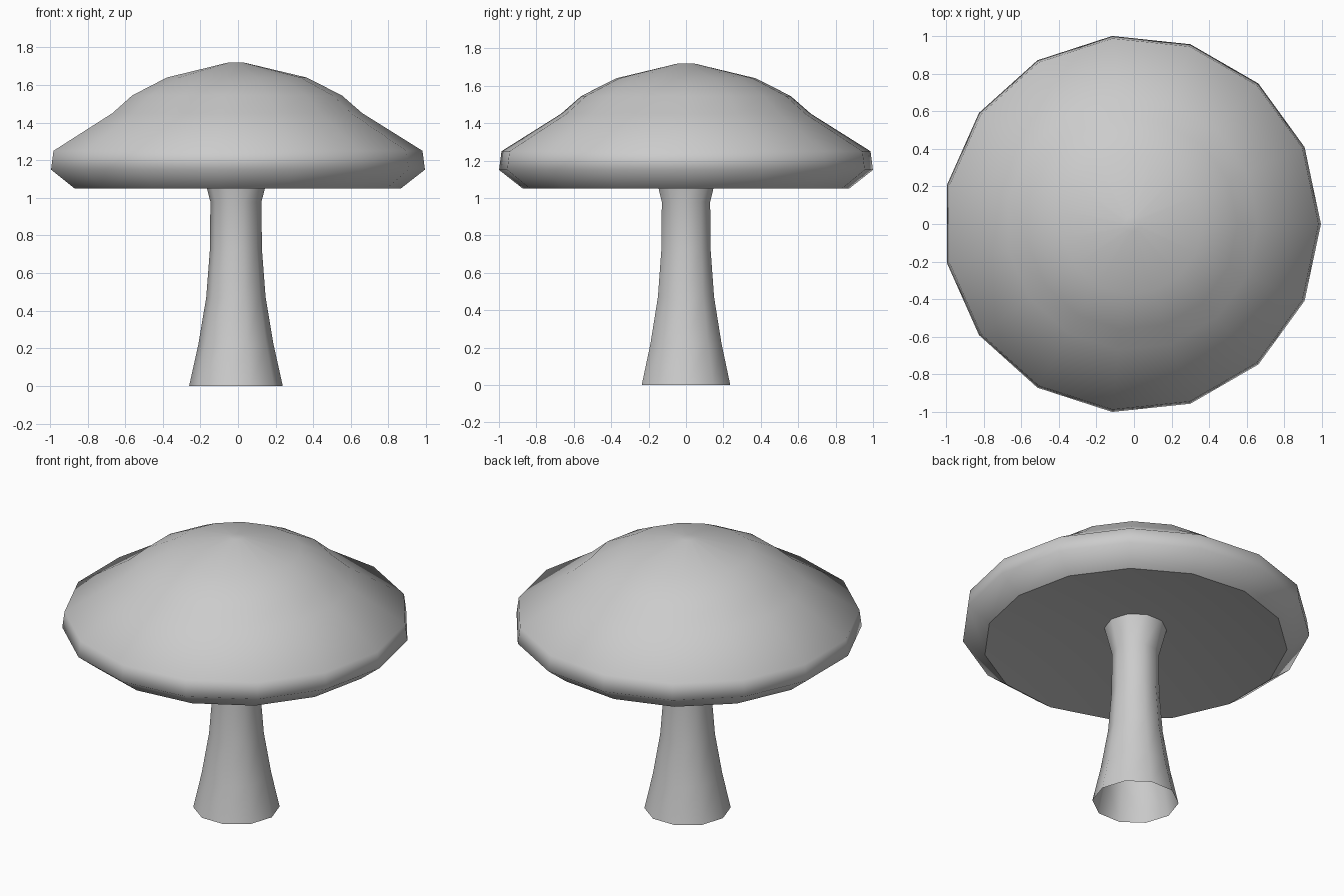
import bpy, bmesh, math

if "Cube" in bpy.data.objects:
    bpy.data.objects.remove(bpy.data.objects["Cube"])

CX = -0.011  # odd-sided cap: axis sits slightly off the bounding centre


def lathe(name, profile, sides, cap_top=False):
    """Revolve (radius, z) points around z; a zero radius becomes a single apex."""
    bm = bmesh.new()
    rings = []
    for r, z in profile:
        if r == 0:
            rings.append([bm.verts.new((CX, 0, z))] * sides)
        else:
            rings.append([bm.verts.new((CX + r * math.cos(2 * math.pi * i / sides),
                                        r * math.sin(2 * math.pi * i / sides), z))
                          for i in range(sides)])
    for a, b in zip(rings, rings[1:]):
        for i in range(sides):
            j = (i + 1) % sides
            quad = list(dict.fromkeys((a[i], a[j], b[j], b[i])))
            bm.faces.new(quad)
    if cap_top:
        bm.faces.new(rings[-1])
    for f in bm.faces:
        f.smooth = True
    mesh = bpy.data.meshes.new(name)
    bm.to_mesh(mesh)
    bm.free()
    obj = bpy.data.objects.new(name, mesh)
    bpy.context.collection.objects.link(obj)
    return obj


# Cap: bevelled rim rising to a bell-shaped crown
lathe("mushroom_cap", [(0.877, 1.05), (1.005, 1.15), (0.992, 1.25), (0.672, 1.45),
                       (0.563, 1.545), (0.375, 1.64), (0.04, 1.72)], 15, cap_top=True)

# Underside: shallow hollow cone, kept separate for a crisp rim edge
lathe("cap_underside", [(0, 1.177), (0.877, 1.05)], 15)

# Stem: open tube, wide at the foot and flaring into the cap
lathe("stem", [(0.249, 0), (0.20, 0.22), (0.158, 0.47), (0.138, 0.73),
               (0.136, 0.98), (0.19, 1.19)], 10)
